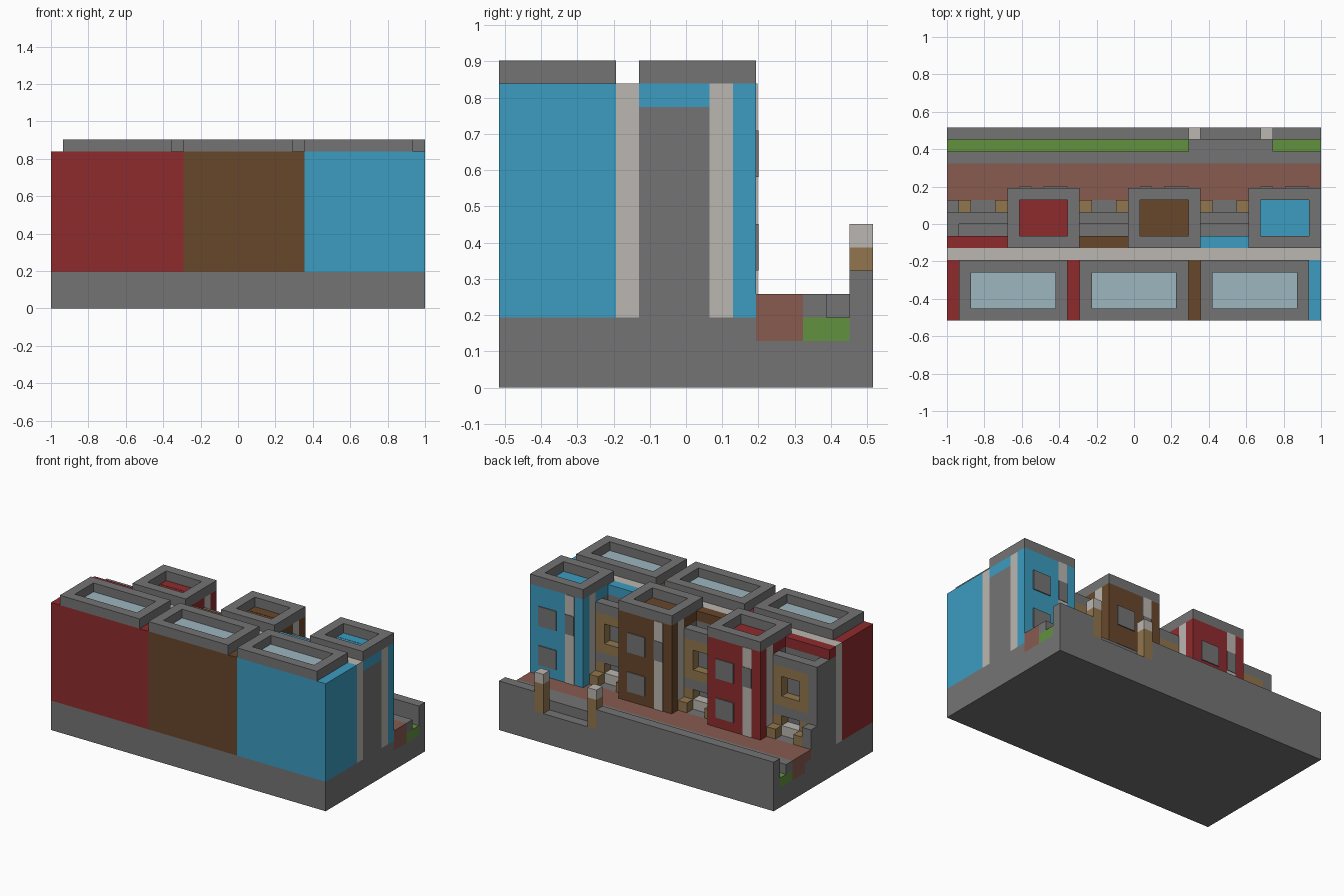
import bpy
import bmesh
from mathutils import Vector

cube = bpy.data.objects.get("Cube")
if cube:
    bpy.data.objects.remove(cube, do_unlink=True)

U = 2 / 31                      # one block
ORIGIN = Vector((-1, -8 * U, 0))
T = 0.1                         # plate thickness in blocks


def srgb(*rgb):
    lin = [((c / 255 + 0.055) / 1.055) ** 2.4 for c in rgb]
    return (*lin, 1)


def material(name, *rgb):
    m = bpy.data.materials.new(name)
    m.use_nodes = True
    m.diffuse_color = srgb(*rgb)
    m.node_tree.nodes["Principled BSDF"].inputs["Base Color"].default_value = srgb(*rgb)
    return m


GREY = material("stone grey", 117, 116, 117)
RED = material("red paint", 143, 43, 45)
BROWN = material("brown paint", 104, 71, 43)
BLUE = material("blue paint", 60, 156, 192)
LIGHT = material("pale stone", 187, 183, 177)
GLASS = material("roof glass", 157, 182, 192)
GREEN = material("grass green", 98, 145, 64)
BRICK = material("brick paving", 137, 91, 80)
TAN = material("tan wood", 145, 118, 77)


def part(name, mat, *boxes):
    """One object from boxes given as (x0, x1, y0, y1, z0, z1) in blocks."""
    bm = bmesh.new()
    for x0, x1, y0, y1, z0, z1 in boxes:
        lo, hi = Vector((x0, y0, z0)), Vector((x1, y1, z1))
        cube = bmesh.ops.create_cube(bm, size=1)
        for v in cube["verts"]:
            v.co = ORIGIN + U * ((lo + hi) / 2 + v.co * (hi - lo))
    mesh = bpy.data.meshes.new(name)
    bm.to_mesh(mesh)
    bm.free()
    mesh.materials.append(mat)
    obj = bpy.data.objects.new(name, mesh)
    bpy.context.collection.objects.link(obj)
    return obj


def flat_ring(x0, x1, y0, y1, z0, z1):
    """Four boxes of a one-block wide parapet."""
    return [(x0, x1, y0, y0 + 1, z0, z1), (x0, x1, y1 - 1, y1, z0, z1),
            (x0, x0 + 1, y0 + 1, y1 - 1, z0, z1), (x1 - 1, x1, y0 + 1, y1 - 1, z0, z1)]


def front_house(name, paint, x0, x1, roof):
    part(name + "_front_house", paint, (x0, x1, 0, 5, 3, 13))
    part(name + "_front_parapet", GREY, *flat_ring(roof, roof + 9, 0, 5, 13, 14))
    part(name + "_skylight", GLASS, (roof + 1, roof + 8, 1, 4, 13, 13 + T))


def tower(name, paint, x):
    part(name + "_tower_core", GREY, (x, x + 6, 6, 9, 3, 12))
    part(name + "_tower_shell", paint, (x, x + 6, 6, 9, 12, 13),
         (x, x + 6, 10, 11, 3, 13), (x + 1, x + 5, 9, 10, 12, 13 + T / 4))
    part(name + "_tower_band", LIGHT, (x, x + 6, 9, 10, 3, 13))
    part(name + "_tower_parapet", GREY, *flat_ring(x, x + 6, 6, 11, 13, 14))
    # back wall details
    part(name + "_tower_strip", LIGHT, (x + 1, x + 2, 11, 11 + T / 2, 4, 13))
    part(name + "_tower_windows", GREY,
         (x + 3, x + 5, 11, 11 + T, 9, 11), (x + 3, x + 5, 11, 11 + T, 5, 7),
         (x + 1, x + 2, 11, 11 + T, 9, 11))


def link_house(name, paint, x, x_roof):
    """Recessed bay four blocks wide between the towers."""
    end = x + 4
    part(name + "_bay_roof", paint, (x_roof, end, 6, 7, 12, 13))
    part(name + "_bay_walls", GREY, (x, end, 6, 10, 3, 4), (x, end, 6, 8, 4, 7),
         (x, end, 6, 7, 7, 12))
    part(name + "_bay_lintels", GREY, (x, end, 8, 9, 6, 7), (x, end, 8, 9, 11, 12))
    part(name + "_bay_window_frame", TAN, (x, x + 1, 8, 9, 7, 11), (end - 1, end, 8, 9, 7, 11),
         (x + 1, end - 1, 8, 9, 7, 8), (x + 1, end - 1, 8, 9, 10, 11))
    part(name + "_bay_window_pane", GREY, (x + 1, end - 1, 8, 8 + T, 8, 10))
    part(name + "_door_frame", TAN, (x, x + 1, 8, 9, 4, 6), (end - 1, end, 8, 9, 4, 6))
    part(name + "_doorstep", LIGHT, (x + 1, end - 1, 8, 9, 4, 5))
    part(name + "_porch_posts", TAN, (x, x + 1, 9, 10, 4, 5), (end - 1, end, 9, 10, 4, 5))


# ground and long pale band behind the front houses
part("base", GREY, (0, 31, 0, 11, 0, 3), (0, 31, 11, 15, 0, 2))
part("pale_band", LIGHT, (0, 31, 5, 6, 3, 13))

# three houses, each with a front block, a bay and a tower
for i, (name, paint) in enumerate((("red", RED), ("brown", BROWN), ("blue", BLUE))):
    x = 10 * i + 1
    left = 0 if i == 0 else x
    front_house(name, paint, left, x + 10, x)
    link_house(name, paint, x, left)
    tower(name, paint, x + 4)

part("end_wall", GREY, (0, 1, 6, 9, 3, 12), (0, 1, 9, 10, 3, 6))

# paved lane and lawn
part("paving", BRICK, (0, 31, 11, 13, 2, 4), (0, 25, 10, 11, 3, 4))
part("lawn", GREEN, (0, 20, 13, 15, 2, 3), (27, 31, 13, 15, 2, 3))
part("lawn_kerb", GREY, (0, 31, 13, 14, 3, 4), (20, 27, 13, 15, 2, 3), (20, 27, 14, 15, 3, 4))

# back wall with a stepped gateway
part("back_wall", GREY, (0, 20, 15, 16, 0, 5), (27, 31, 15, 16, 0, 5), (20, 27, 15, 16, 0, 3))
for side, x in (("right", 20), ("left", 26)):
    part(side + "_gate_post", TAN, (x, x + 1, 15, 16, 3, 6))
    part(side + "_gate_cap", LIGHT, (x, x + 1, 15, 16, 6, 7))
